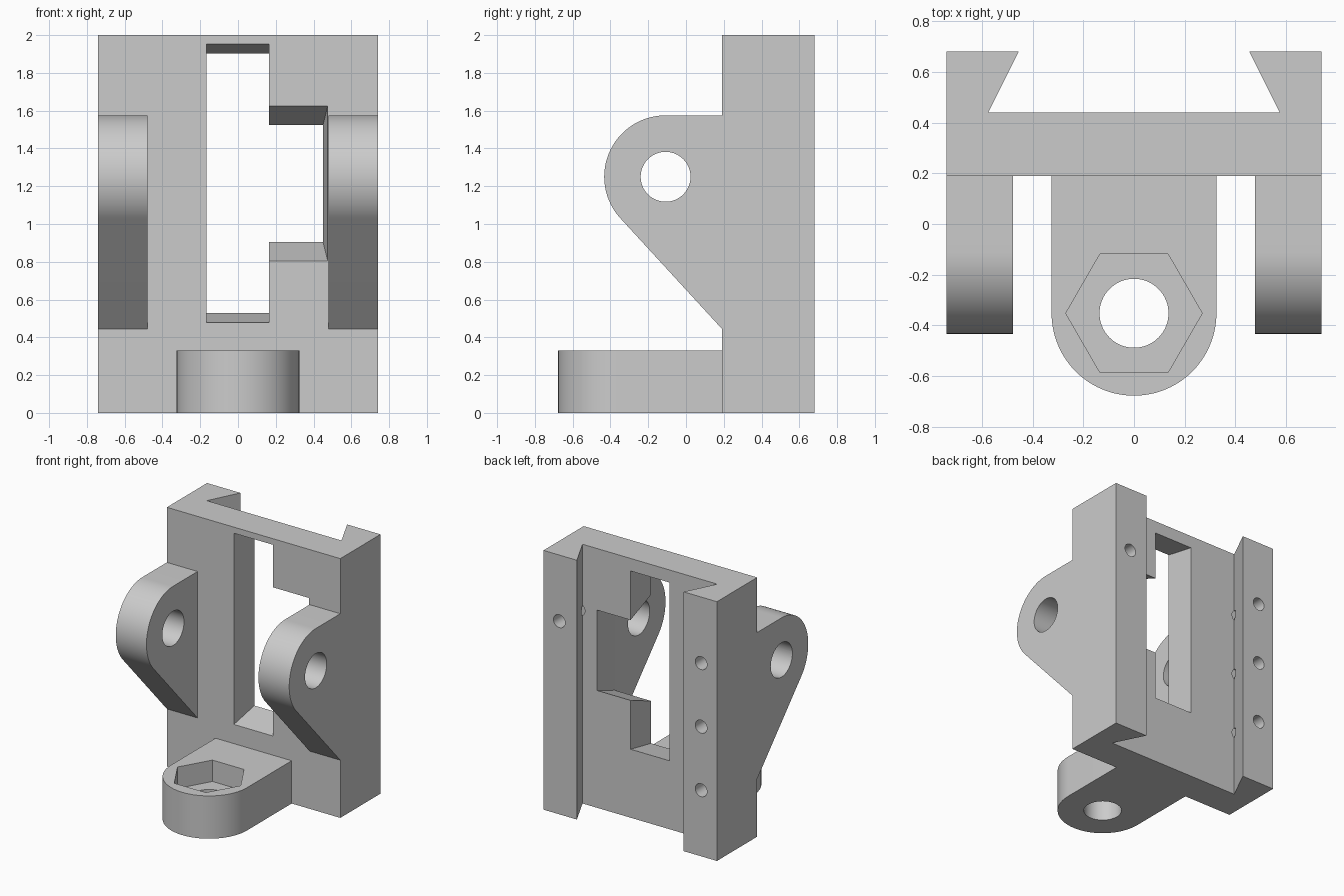
import bpy, bmesh, math
from math import cos, sin, radians

old = bpy.data.objects.get("Cube")
if old:
    bpy.data.objects.remove(old, do_unlink=True)

grey = bpy.data.materials.new("plain_grey")
grey.use_nodes = True
COLOUR = (0.6, 0.6, 0.6, 1)
grey.diffuse_color = COLOUR
grey.node_tree.nodes["Principled BSDF"].inputs["Base Color"].default_value = COLOUR


def loft(name, ring_a, ring_b):
    """Closed solid between two matching rings of 3D points."""
    bm = bmesh.new()
    a = [bm.verts.new(p) for p in ring_a]
    b = [bm.verts.new(p) for p in ring_b]
    bm.faces.new(a)
    bm.faces.new(b)
    for i in range(len(a)):
        j = (i + 1) % len(a)
        bm.faces.new((a[i], a[j], b[j], b[i]))
    bmesh.ops.recalc_face_normals(bm, faces=bm.faces)
    mesh = bpy.data.meshes.new(name)
    bm.to_mesh(mesh)
    bm.free()
    mesh.materials.append(grey)
    ob = bpy.data.objects.new(name, mesh)
    bpy.context.collection.objects.link(ob)
    return ob


def prism(name, axis, profile, lo, hi):
    """Extrude a 2D profile along an axis from lo to hi."""
    place = {"x": lambda u, v, w: (w, u, v),
             "y": lambda u, v, w: (u, w, v),
             "z": lambda u, v, w: (u, v, w)}[axis]
    return loft(name, [place(u, v, lo) for u, v in profile],
                [place(u, v, hi) for u, v in profile])


def arc(cx, cy, r, start=0, end=360, n=64):
    count = n if end - start == 360 else n + 1
    angles = [radians(start + (end - start) * i / n) for i in range(count)]
    return [(cx + r * cos(t), cy + r * sin(t)) for t in angles]


def combine(target, other, operation):
    mod = target.modifiers.new("combine", "BOOLEAN")
    mod.operation = operation
    mod.solver = "EXACT"
    mod.object = other
    bpy.context.view_layer.objects.active = target
    bpy.ops.object.modifier_apply(modifier=mod.name)
    bpy.data.objects.remove(other, do_unlink=True)


HALF, FRONT, WEB, BACK = 0.74, 0.19, 0.44, 0.68
EMBED = 0.26

# Back plate with dovetail channel
half = [(HALF, FRONT), (HALF, BACK), (0.455, BACK), (0.575, WEB)]
bracket = prism("mounting_bracket", "z",
                half + [(-x, y) for x, y in reversed(half)], 0, 2)

# Side lugs: round nose, flat top, sloping underside
LUG_Y, LUG_Z, LUG_R = -0.108, 1.25, 0.325
lug = arc(LUG_Y, LUG_Z, LUG_R, 90, 223, 40)
lug += [(FRONT, 0.445), (EMBED, 0.445), (EMBED, LUG_Z + LUG_R)]
for side in (-1, 1):
    combine(bracket, prism("side_lug", "x", lug, side * 0.478, side * HALF), "UNION")

# Bottom tab with rounded end
TAB_Y, TAB_R, TAB_TOP = -0.352, 0.325, 0.33
tab = arc(0, TAB_Y, TAB_R, 180, 360, 48) + [(TAB_R, EMBED), (-TAB_R, EMBED)]
combine(bracket, prism("bottom_tab", "z", tab, 0, TAB_TOP), "UNION")


# Window and side notch, tapering towards the back
def taper_cut(x0, x1_front, x1_back, low, high, slope):
    def ring(y):
        t = (y - FRONT) / (WEB - FRONT)
        x1 = x1_front + (x1_back - x1_front) * t
        z0, z1 = low + slope * t, high - slope * t
        return [(x0, y, z0), (x1, y, z0), (x1, y, z1), (x0, y, z1)]
    combine(bracket, loft("window_cutter", ring(FRONT - 0.01), ring(WEB + 0.02)),
            "DIFFERENCE")


taper_cut(-0.168, 0.165, 0.165, 0.478, 1.953, 0.05)
taper_cut(0.1, 0.475, 0.45, 0.805, 1.625, 0.1)

# Pivot hole through both lugs
combine(bracket, prism("pivot_cutter", "x", arc(LUG_Y, LUG_Z, 0.132), -1, 1), "DIFFERENCE")

# Bolt hole and hexagonal nut pocket in the tab
combine(bracket, prism("bolt_cutter", "z", arc(0, TAB_Y, 0.136), -0.1, 0.5), "DIFFERENCE")
combine(bracket, prism("nut_cutter", "z", arc(0, TAB_Y, 0.269, n=6), 0.165, 0.5), "DIFFERENCE")

# Screw holes in the rear rails
for x, z in ((-0.605, 0.51), (-0.605, 1.0), (-0.605, 1.49), (0.605, 1.49)):
    combine(bracket, prism("screw_cutter", "y", arc(x, z, 0.05, n=32), 0.43, 0.8), "DIFFERENCE")

# Smooth curved walls, crisp edges
for ob in bpy.context.selected_objects:
    ob.select_set(False)
bracket.select_set(True)
bpy.context.view_layer.objects.active = bracket
bpy.ops.object.shade_smooth_by_angle(angle=radians(30))
